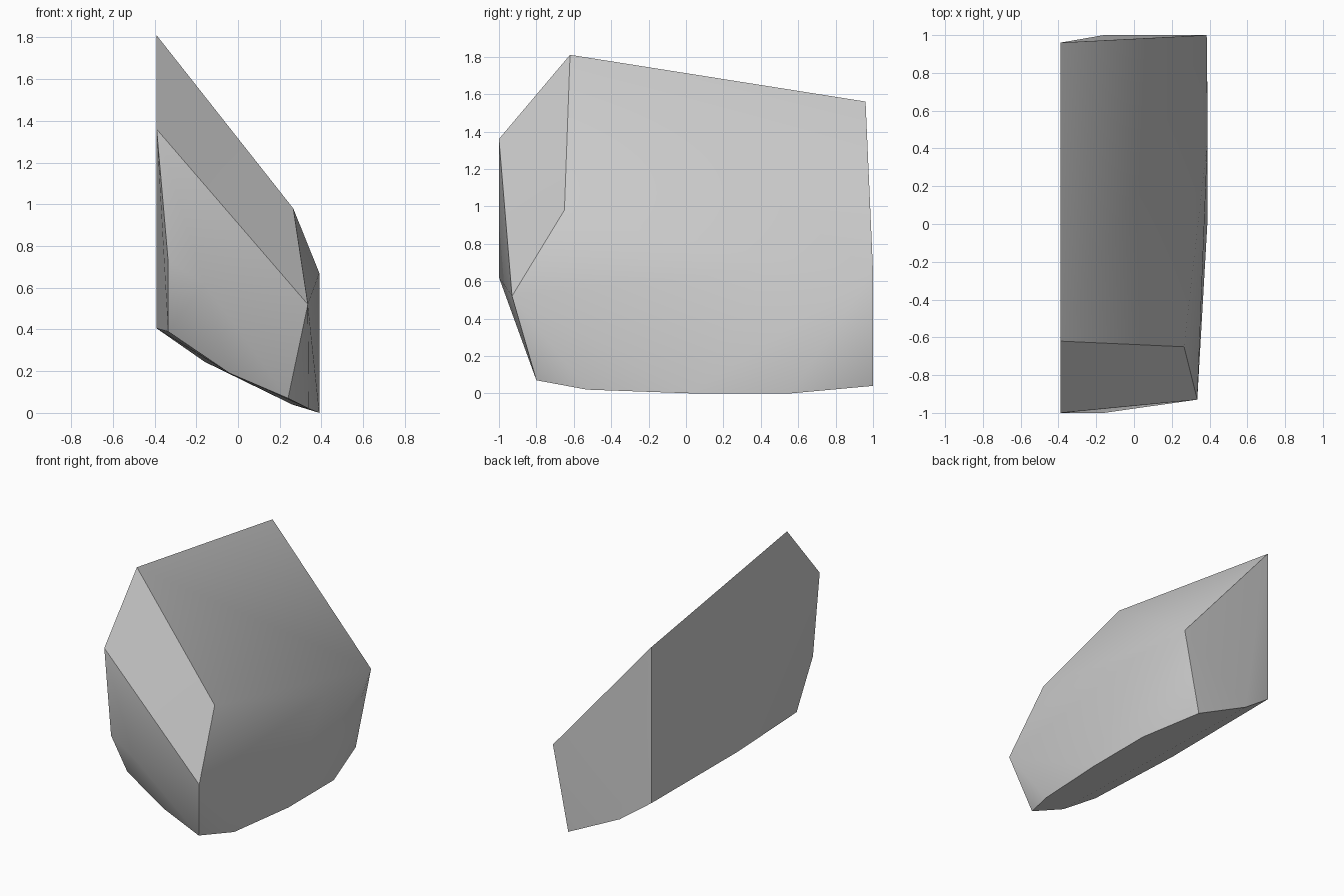
import bpy
import bmesh
import math

cube = bpy.data.objects.get("Cube")
if cube:
    bpy.data.objects.remove(cube, do_unlink=True)

# Plain grey stone
stone = bpy.data.materials.new("grey_stone")
stone.use_nodes = True
grey = (0.6, 0.6, 0.6, 1)
stone.diffuse_color = grey
stone.node_tree.nodes["Principled BSDF"].inputs["Base Color"].default_value = grey

# Corners of the chunk, grouped by side
top_ridge = [(-.39, -.62, 1.81), (-.39, .96, 1.56)]
front = [(-.39, -1, 1.36), (-.335, -1, .73), (-.16, -1, .62), (.335, -.93, .52)]
outer_side = [(.265, -.65, .98), (.39, .45, .67), (.385, 1, .65)]
underside = [(.24, -.8, .07), (-.04, -.8, .19), (-.335, -.81, .39),
             (-.39, -.05, .405), (-.39, .96, .41), (-.16, 1, .245),
             (.26, 1, .04), (.39, .56, 0), (.39, .03, 0), (.34, -.53, .02)]

# Wrap the corners in a faceted hull
bm = bmesh.new()
for corner in top_ridge + front + outer_side + underside:
    bm.verts.new(corner)
bmesh.ops.convex_hull(bm, input=bm.verts[:])
bmesh.ops.dissolve_limit(bm, angle_limit=math.radians(1),
                         verts=bm.verts[:], edges=bm.edges[:])
bmesh.ops.recalc_face_normals(bm, faces=bm.faces[:])

mesh = bpy.data.meshes.new("rock_chunk")
bm.to_mesh(mesh)
bm.free()
mesh.materials.append(stone)
rock = bpy.data.objects.new("rock_chunk", mesh)
bpy.context.collection.objects.link(rock)

# Soften shallow creases, keep the main breaks sharp
bpy.ops.object.select_all(action='DESELECT')
rock.select_set(True)
bpy.context.view_layer.objects.active = rock
bpy.ops.object.shade_smooth_by_angle(angle=math.radians(40))
